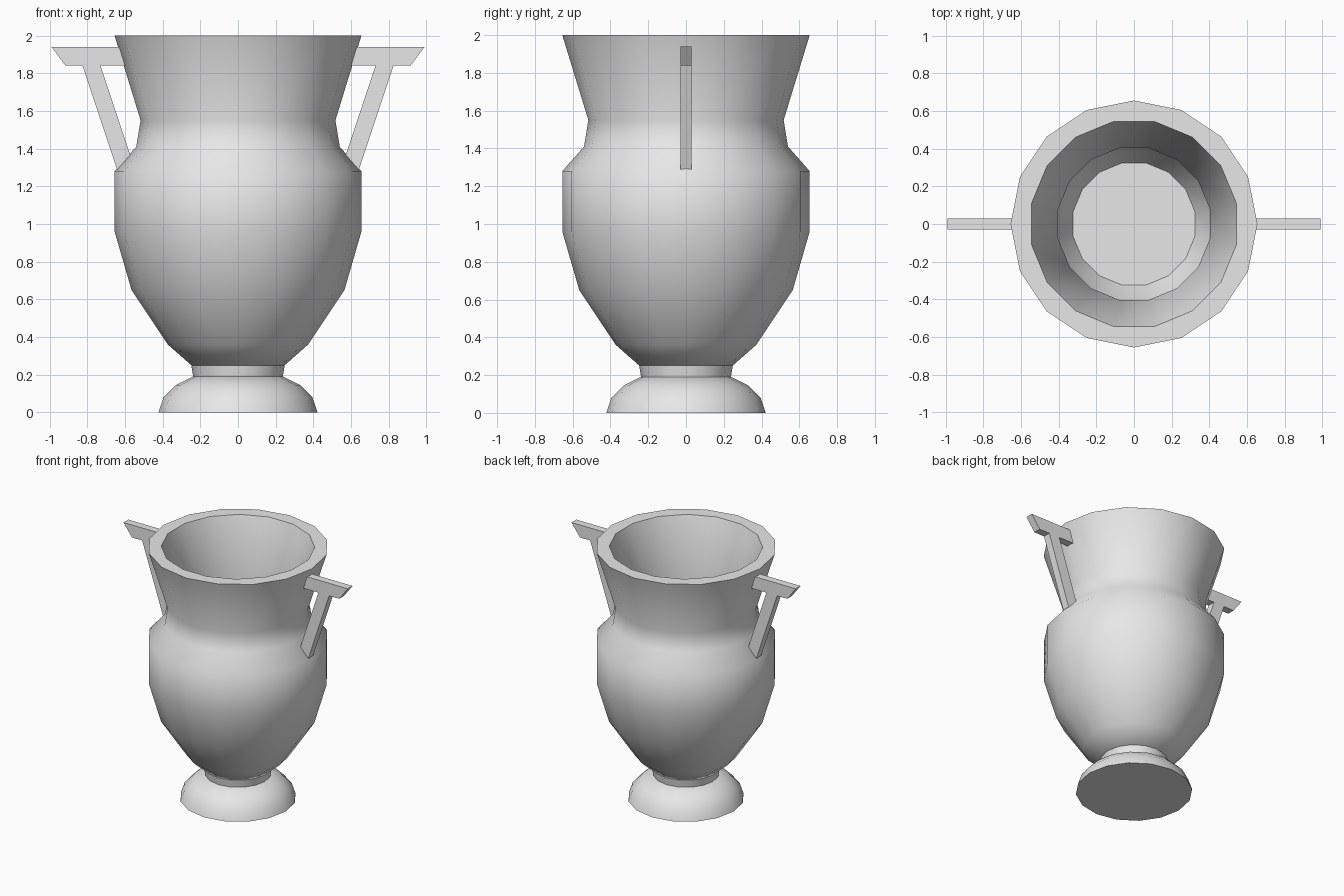
import bpy
import bmesh
from math import cos, sin, pi, radians

SIDES = 16

cube = bpy.data.objects.get("Cube")
if cube:
    bpy.data.objects.remove(cube, do_unlink=True)

# Single clay colour
clay = bpy.data.materials.new("grey_clay")
clay.use_nodes = True
CLAY = (0.8, 0.8, 0.8, 1)
clay.diffuse_color = CLAY
clay.node_tree.nodes["Principled BSDF"].inputs["Base Color"].default_value = CLAY


def finish(name, bm):
    bmesh.ops.recalc_face_normals(bm, faces=bm.faces)
    mesh = bpy.data.meshes.new(name)
    bm.to_mesh(mesh)
    bm.free()
    mesh.materials.append(clay)
    obj = bpy.data.objects.new(name, mesh)
    bpy.context.collection.objects.link(obj)
    return obj


def smooth(obj, degrees):
    bpy.ops.object.select_all(action='DESELECT')
    obj.select_set(True)
    bpy.context.view_layer.objects.active = obj
    bpy.ops.object.shade_smooth_by_angle(angle=radians(degrees))


def lathe(name, outer, inner=()):
    """Revolve (radius, z) rings; inner rings are turned by half a side."""
    bm = bmesh.new()
    rings = []
    for points, phase in ((outer, 0), (inner, 0.5)):
        for r, z in points:
            angles = [2 * pi * (i + phase) / SIDES for i in range(SIDES)]
            rings.append([bm.verts.new((r * cos(a), r * sin(a), z)) for a in angles])
    for low, high in zip(rings, rings[1:]):
        for i in range(SIDES):
            j = (i + 1) % SIDES
            bm.faces.new((low[i], low[j], high[j], high[i]))
    bm.faces.new(rings[0][::-1])
    bm.faces.new(rings[-1])
    obj = finish(name, bm)
    smooth(obj, 50)
    return obj


def handle(name, side):
    """T-shaped handle: flat outline given thickness along y."""
    outline = [(0.6, 1.94), (0.99, 1.94), (0.915, 1.84), (0.825, 1.84),
               (0.637, 1.275), (0.56, 1.33), (0.73, 1.84), (0.57, 1.84)]
    bm = bmesh.new()
    face = bm.faces.new([bm.verts.new((side * x, -0.03, z)) for x, z in outline])
    new = bmesh.ops.extrude_face_region(bm, geom=[face])["geom"]
    verts = [v for v in new if isinstance(v, bmesh.types.BMVert)]
    bmesh.ops.translate(bm, verts=verts, vec=(0, 0.06, 0))
    return finish(name, bm)


# Domed foot and short stem
lathe("foot", [(0.422, 0), (0.395, 0.08), (0.33, 0.145), (0.24, 0.19)])
lathe("stem", [(0.237, 0.185), (0.248, 0.25)])

# Hollow body with flared neck
lathe("body",
      outer=[(0.247, 0.25), (0.372, 0.36), (0.565, 0.65), (0.655, 0.96),
             (0.655, 1.28), (0.54, 1.41), (0.517, 1.55), (0.655, 2.0)],
      inner=[(0.555, 2.0), (0.41, 1.53), (0.43, 1.42), (0.55, 1.24),
             (0.55, 0.98), (0.46, 0.66), (0.33, 0.42)])

# Handles on both sides
handle("left_handle", 1)
handle("right_handle", -1)
